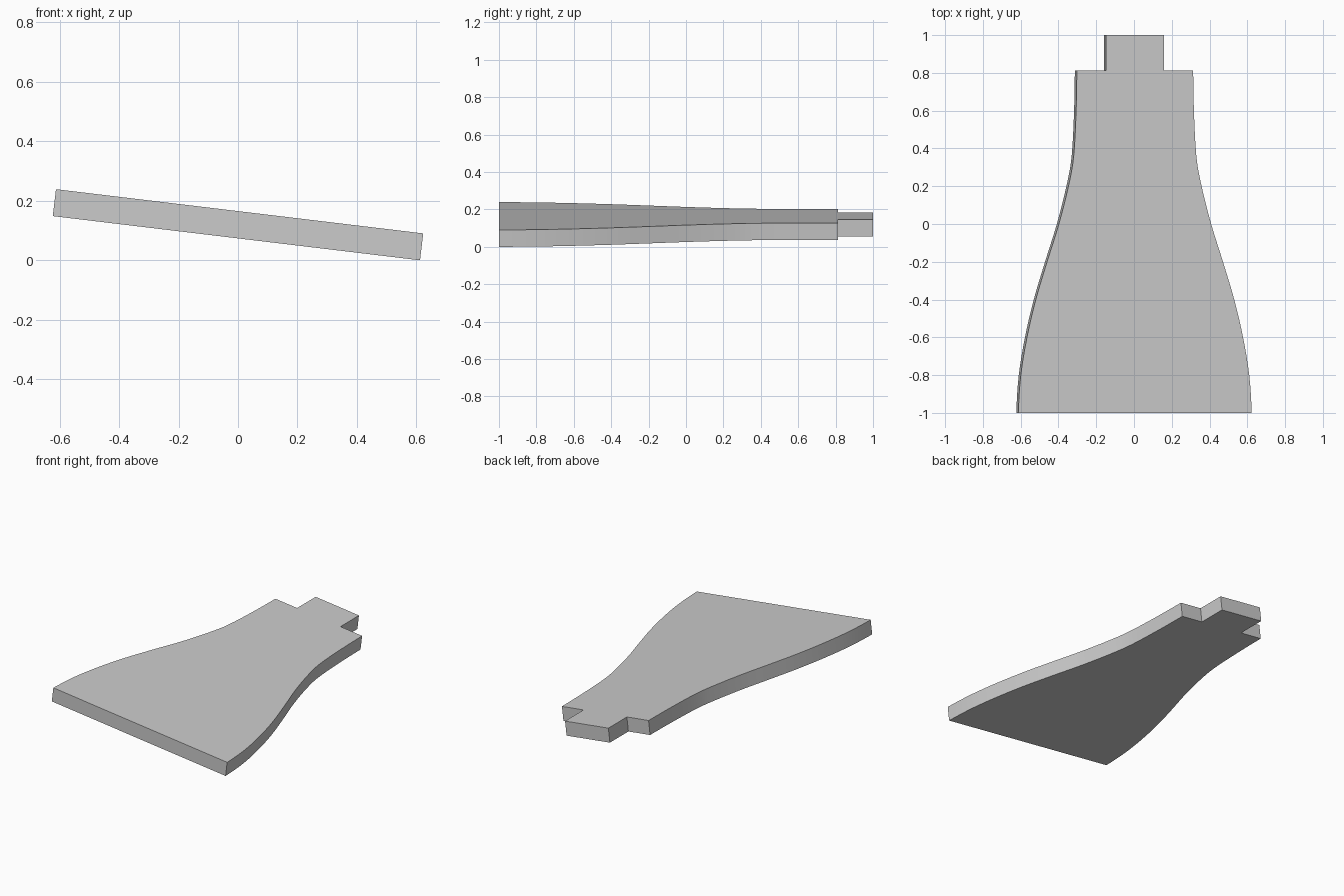
import bpy, bmesh, math
from mathutils import Matrix, Vector

if "Cube" in bpy.data.objects:
    bpy.data.objects.remove(bpy.data.objects["Cube"])

TILT = math.radians(6.86)
THICK = 0.091
HEIGHT = 0.243

# Flared edge: (y, half width) from the wide front to the narrow shoulder
KEYS = [(-1.0, 0.622), (-0.8, 0.609), (-0.6, 0.576), (-0.4, 0.529), (-0.2, 0.469),
        (0.0, 0.406), (0.2, 0.355), (0.36, 0.327), (0.6, 0.314), (0.812, 0.310)]
TAB_HALF = 0.155


def smooth_curve(keys, steps=4):
    """Catmull-Rom curve through the keys."""
    p = [Vector(k) for k in keys]
    p = [2 * p[0] - p[1]] + p + [2 * p[-1] - p[-2]]
    p[0].y = keys[0][1] - 0.001
    out = []
    for a, b, c, d in zip(p, p[1:], p[2:], p[3:]):
        for i in range(steps):
            t = i / steps
            out.append(0.5 * (2 * b + (c - a) * t + (2 * a - 5 * b + 4 * c - d) * t * t
                              + (3 * b - a - 3 * c + d) * t ** 3))
    return out + [Vector(keys[-1])]


# Right half outline, then mirrored for the left half
right = [(v.y, v.x) for v in smooth_curve(KEYS)]
right += [(TAB_HALF, KEYS[-1][0]), (TAB_HALF, 1.0)]
outline = right + [(-x, y) for x, y in reversed(right)]

# Extrude the outline into a flat plate
bm = bmesh.new()
face = bm.faces.new([bm.verts.new((x, y, -THICK / 2)) for x, y in outline])
ext = bmesh.ops.extrude_face_region(bm, geom=[face])
bmesh.ops.translate(bm, vec=(0, 0, THICK),
                    verts=[g for g in ext["geom"] if isinstance(g, bmesh.types.BMVert)])
bmesh.ops.recalc_face_normals(bm, faces=bm.faces)

# Tilt it sideways and rest the low edge on the ground
bm.transform(Matrix.Translation((0, 0, HEIGHT / 2)) @ Matrix.Rotation(TILT, 4, 'Y'))
low = min(v.co.z for v in bm.verts)
bmesh.ops.translate(bm, vec=(0, 0, -low), verts=bm.verts)

mesh = bpy.data.meshes.new("flared_plate")
bm.to_mesh(mesh)
bm.free()
plate = bpy.data.objects.new("flared_plate", mesh)
bpy.context.collection.objects.link(plate)

grey = bpy.data.materials.new("light grey")
grey.diffuse_color = (0.6, 0.6, 0.6, 1)
grey.use_nodes = True
grey.node_tree.nodes["Principled BSDF"].inputs["Base Color"].default_value = grey.diffuse_color
mesh.materials.append(grey)

bpy.context.view_layer.objects.active = plate
plate.select_set(True)
bpy.ops.object.shade_smooth_by_angle(angle=math.radians(30))
